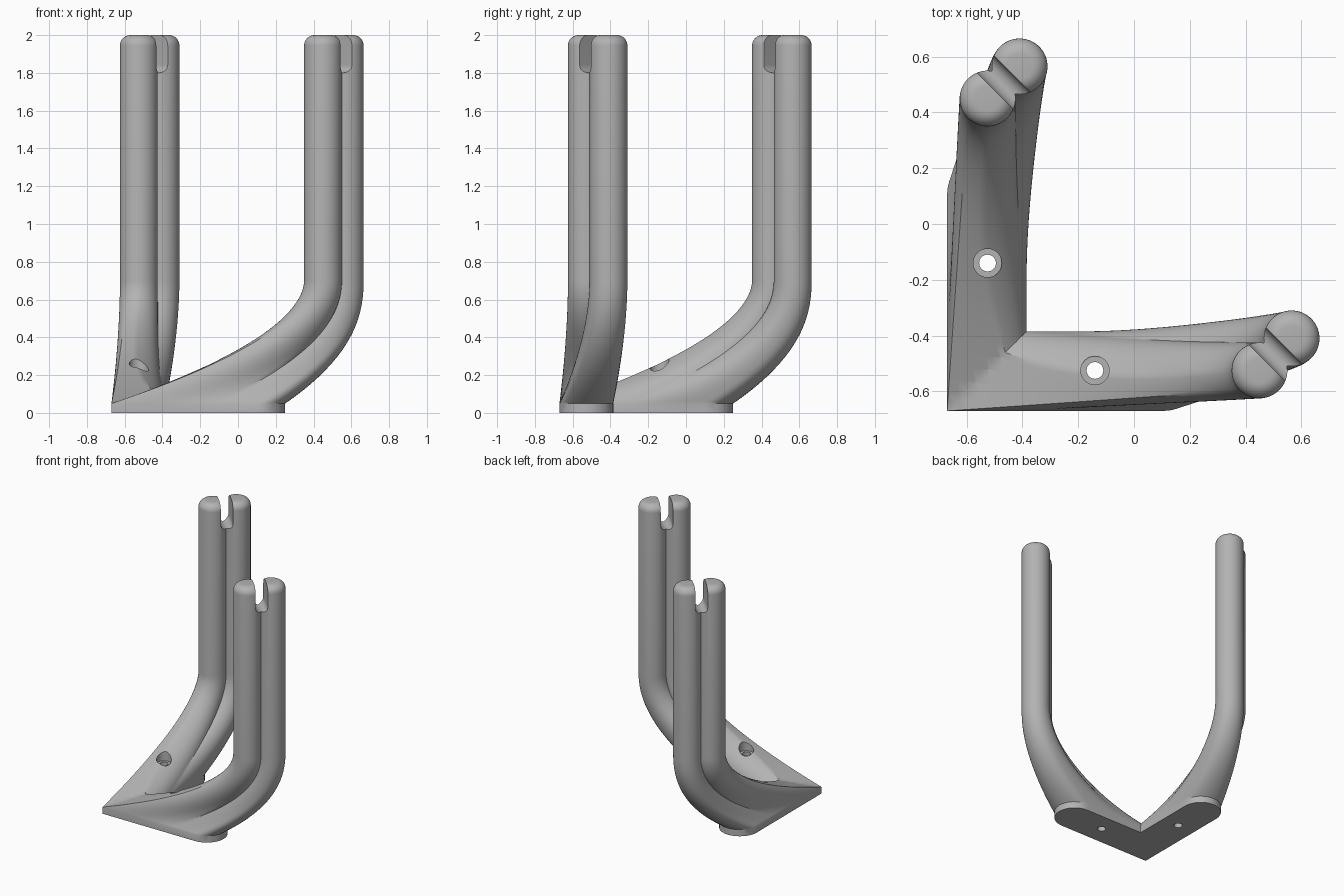
import bpy, bmesh
from math import sin, cos, pi, radians, degrees, acos, sqrt

if "Cube" in bpy.data.objects:
    bpy.data.objects.remove(bpy.data.objects["Cube"])

OUT, INN = -0.67, -0.385          # outer and inner faces of the foot
FOOT_R = (INN - OUT) / 2          # rounded toe
TOE_X = 0.25 - FOOT_R
BASE_Z, BEND_Z, TOP_Z = 0.05, 0.7, 2.0
ROD_R, FILLET = 0.1, 0.055
ROD_A, ROD_B = (0.45, -0.525), (0.565, -0.41)
MID = ((ROD_A[0] + ROD_B[0]) / 2, (ROD_A[1] + ROD_B[1]) / 2)

# angular span of each rod's visible arc in the twin-rod section
half = degrees(acos((MID[0] - ROD_A[0]) * sqrt(2) / ROD_R))
SPAN = 360 - 2 * half
TO_VALLEY = 45 - half + 360 - 225


def twin_rod(c, r):
    """Point on the twin-rod outline, c degrees along it."""
    if c <= TO_VALLEY:
        centre, a = ROD_A, 225 + c
    elif c < TO_VALLEY + SPAN:
        centre, a = ROD_B, half - 135 + c - TO_VALLEY
    else:
        centre, a = ROD_A, 45 + half + c - TO_VALLEY - SPAN
    return centre[0] + r * cos(radians(a)), centre[1] + r * sin(radians(a))


def section_points():
    """Foot outline points, matching rod outline position, and hollow weight."""
    total = 2 * SPAN
    c1, c2, c3 = TO_VALLEY + 55, TO_VALLEY + 170, total - 45
    pts = []
    for i in range(24):
        s = i / 24
        pts.append([OUT + (TOE_X - OUT) * s, OUT, c1 * s, 0])
    for i in range(16):
        s = i / 16
        a = pi * (s - 0.5)
        pts.append([TOE_X + FOOT_R * cos(a), (OUT + INN) / 2 + FOOT_R * sin(a),
                    c1 + (c2 - c1) * s, 0])
    for i in range(28):
        s = i / 28
        pts.append([TOE_X + (OUT - TOE_X) * s, INN, c2 + (c3 - c2) * s, s ** 3])
    for i in range(8):
        s = i / 8
        pts.append([OUT, INN + (OUT - INN) * s, c3 + (total - c3) * s, 1 - s])
    # put a point exactly in each groove between the rods
    for valley in (TO_VALLEY, TO_VALLEY + SPAN):
        min(pts, key=lambda p: abs(p[2] - valley))[2] = valley
    return pts


def solid(bm, rings):
    """Skin closed rings into a capped solid."""
    loops = [[bm.verts.new(p) for p in ring] for ring in rings]
    n = len(loops[0])
    for a, b in zip(loops, loops[1:]):
        for i in range(n):
            j = (i + 1) % n
            bm.faces.new((a[i], a[j], b[j], b[i]))
    bm.faces.new(loops[0][::-1])
    bm.faces.new(loops[-1])


def mirror_diagonal(bm):
    """Add a copy mirrored across the x = y plane."""
    copy = bmesh.ops.duplicate(bm, geom=bm.verts[:] + bm.edges[:] + bm.faces[:])["geom"]
    for v in copy:
        if isinstance(v, bmesh.types.BMVert):
            v.co.x, v.co.y = v.co.y, v.co.x
    bmesh.ops.remove_doubles(bm, verts=bm.verts[:], dist=0.0001)
    bmesh.ops.recalc_face_normals(bm, faces=bm.faces[:])


def make_object(name, bm):
    mesh = bpy.data.meshes.new(name)
    bm.to_mesh(mesh)
    bm.free()
    ob = bpy.data.objects.new(name, mesh)
    bpy.context.scene.collection.objects.link(ob)
    return ob


# Foot flowing into a pair of upright rods
pts = section_points()
rings = [[(x, y, 0) for x, y, c, w in pts]]
STEPS = 32
for k in range(STEPS + 1):
    t = (k / STEPS) ** 1.2
    ring = []
    for x, y, c, w in pts:
        tx, ty = twin_rod(c, ROD_R)
        power = 1.85 + 0.45 * (x - OUT) / (0.25 - OUT)
        fx, fy = 1 - (1 - t) ** power, 1 - (1 - t) ** 1.8
        ring.append((x + (tx - x) * fx,
                     y + (ty - y) * fy - 0.08 * w * sin(pi * fx),
                     BASE_Z + (BEND_Z - BASE_Z) * t))
    rings.append(ring)

# Rounded rod tops
for k in range(9):
    a = pi / 2 * k / 8
    r = ROD_R - FILLET * (1 - cos(a))
    z = TOP_Z - FILLET * (1 - sin(a))
    rings.append([(*twin_rod(c, r), z) for x, y, c, w in pts])

bm = bmesh.new()
solid(bm, rings)
# Mitre at the corner, then the second arm
bmesh.ops.bisect_plane(bm, geom=bm.verts[:] + bm.edges[:] + bm.faces[:], dist=0.00001,
                       plane_co=(0, 0, 0), plane_no=(-1, 1, 0), clear_outer=True)
mirror_diagonal(bm)
stand = make_object("corner_stand", bm)

# Cutter: rod top slots and counterbored screw holes
bm = bmesh.new()
W, SLOT_Z = 0.043, 1.843
profile = [(W * cos(pi + pi * i / 16), SLOT_Z + W * sin(pi + pi * i / 16)) for i in range(17)]
profile += [(W, 2.2), (-W, 2.2)]
q = sqrt(0.5)
solid(bm, [[(MID[0] + (u + v) * q, MID[1] + (u - v) * q, z) for u, z in profile]
           for v in (-0.2, 0.2)])
solid(bm, [[(-0.14 + r * cos(pi * i / 16), -0.525 + r * sin(pi * i / 16), z) for i in range(32)]
           for r, z in ((0.03, -0.1), (0.03, 0.215), (0.051, 0.215), (0.051, 0.6))])
mirror_diagonal(bm)
cutter = make_object("slot_and_hole_cutter", bm)
cutter.hide_render = True

cut = stand.modifiers.new("cuts", "BOOLEAN")
cut.operation = "DIFFERENCE"
cut.solver = "EXACT"
cut.object = cutter
bpy.ops.object.select_all(action="DESELECT")
bpy.context.view_layer.objects.active = stand
stand.select_set(True)
bpy.ops.object.modifier_apply(modifier=cut.name)
bpy.data.objects.remove(cutter)

# Plain grey finish
grey = bpy.data.materials.new("plain grey")
grey.use_nodes = True
colour = (0.45, 0.45, 0.45, 1)
grey.diffuse_color = colour
grey.node_tree.nodes["Principled BSDF"].inputs["Base Color"].default_value = colour
stand.data.materials.clear()
stand.data.materials.append(grey)
bpy.ops.object.shade_smooth_by_angle(angle=radians(30))
